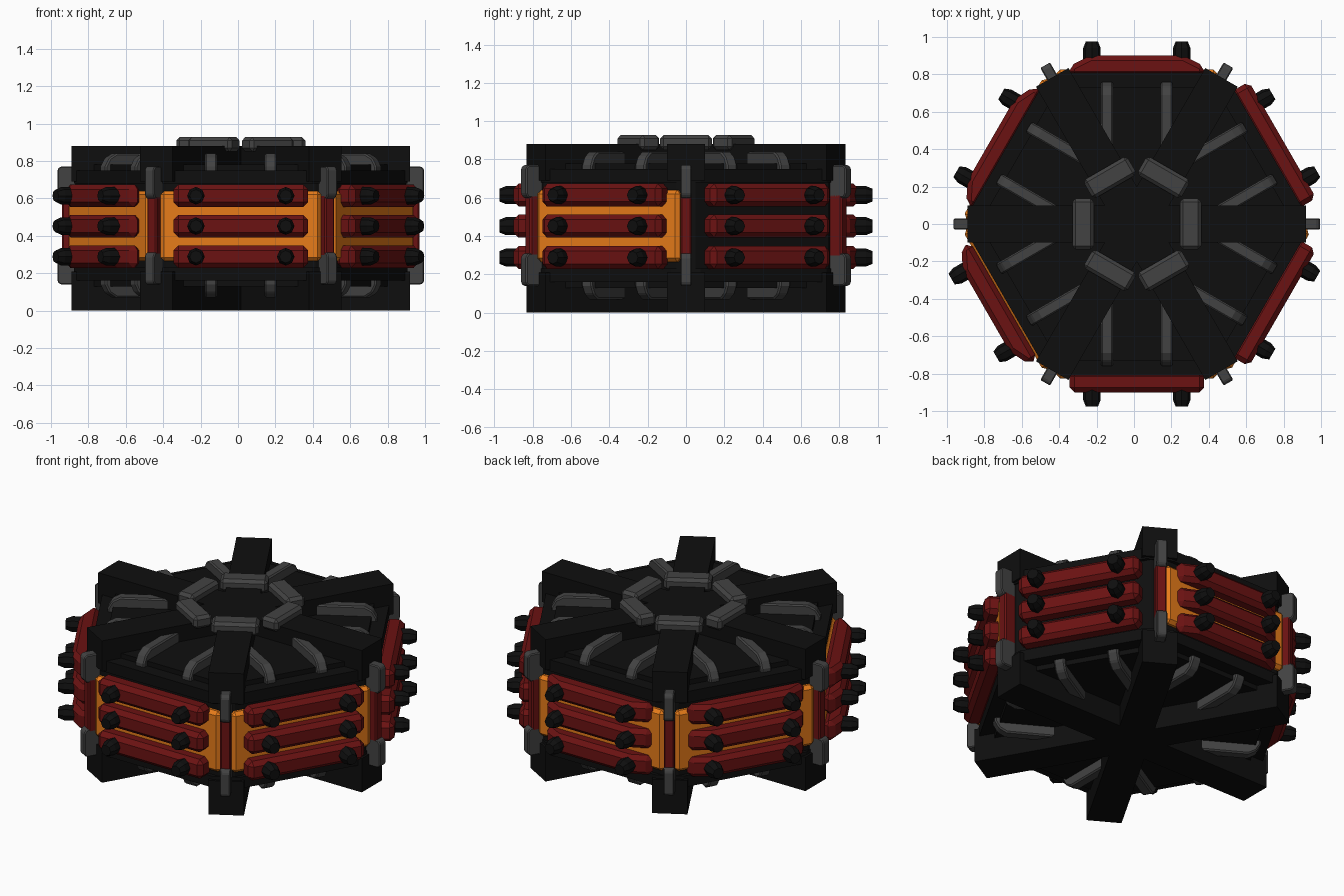
import bpy, bmesh, math
from mathutils import Matrix

if "Cube" in bpy.data.objects:
    bpy.data.objects.remove(bpy.data.objects["Cube"])

CX, MID = 0.015, 0.455   # hub centre in x, mirror height of the doubled parts


def material(name, rgb):
    m = bpy.data.materials.new(name)
    m.diffuse_color = (*rgb, 1)
    m.use_nodes = True
    m.node_tree.nodes["Principled BSDF"].inputs["Base Color"].default_value = m.diffuse_color
    return m


BLACK = material("black", (0.0045, 0.0045, 0.0045))
GREY = material("grey", (0.055, 0.055, 0.055))
RED = material("dark red", (0.145, 0.006, 0.006))
ORANGE = material("orange", (0.80, 0.20, 0.01))


def frame(deg, shift=0.0):
    """Local x points outward, local y runs along the side."""
    return (Matrix.Translation((CX, 0, 0)) @ Matrix.Rotation(math.radians(deg), 4, 'Z')
            @ Matrix.Translation((shift, 0, 0)))


def prism(bm, pts, lo, hi, mat=Matrix(), side=False):
    """Extrude (r,t) points along z, or (r,z) points along t when side is set."""
    def ring(h):
        return [bm.verts.new(mat @ Matrix.Translation((a, h, b) if side else (a, b, h)).translation)
                for a, b in pts]
    a, b = ring(lo), ring(hi)
    n = len(pts)
    bm.faces.new(a)
    bm.faces.new(b[::-1])
    for i in range(n):
        bm.faces.new((a[i], b[i], b[(i + 1) % n], a[(i + 1) % n]))


def rect(a0, a1, b0, b1):
    return [(a0, b0), (a1, b0), (a1, b1), (a0, b1)]


def flip(pts):
    return [(r, 2 * MID - z) for r, z in pts]


def finish(name, bm, mat, bevel=0.0):
    bmesh.ops.recalc_face_normals(bm, faces=bm.faces[:])
    me = bpy.data.meshes.new(name)
    bm.to_mesh(me)
    bm.free()
    me.materials.append(mat)
    ob = bpy.data.objects.new(name, me)
    bpy.context.collection.objects.link(ob)
    if bevel:
        mod = ob.modifiers.new("chamfer", 'BEVEL')
        mod.width, mod.segments, mod.limit_method = bevel, 1, 'ANGLE'


def twelve_sided(apothem, half):
    pts = []
    for k in range(6):
        m = frame(30 + 60 * k)
        for t in (-half, half):
            v = m @ Matrix.Translation((apothem, t, 0)).translation
            pts.append((v.x, v.y))
    return pts


SPOKES = [60 * k for k in range(6)]
SIDES = [30 + 60 * k for k in range(6)]
BENT = (90, 150, 210)            # sides whose bars taper at the ends
SHIFT = {210: 0.03}              # this panel sits slightly further out
ROWS = (0.288, 0.452, 0.614)

# Core and upper/lower rim plates
bm = bmesh.new()
prism(bm, twelve_sided(0.79, 0.40), 0.16, 0.74)
for z0, z1, ap, half in ((0.68, 0.75, 0.81, 0.38), (0.74, 0.78, 0.73, 0.36)):
    prism(bm, twelve_sided(ap, half), z0, z1)
    prism(bm, twelve_sided(ap, half), 2 * MID - z1, 2 * MID - z0)
finish("core_body", bm, BLACK)

# Spoke beams above and below
bm = bmesh.new()
for a in SPOKES:
    for z0, z1 in ((0.0, 0.21), (0.69, 0.88)):
        prism(bm, rect(0, 0.905, -0.1, 0.1), z0, z1, frame(a))
finish("spoke_beams", bm, BLACK)

# Blocks forming the hexagonal ring on top
bm = bmesh.new()
for a in SPOKES:
    prism(bm, rect(0.23, 0.345, -0.135, 0.135), 0.85, 0.927, frame(a))
finish("top_ring", bm, GREY, 0.018)

# Curved ribs between the spokes
bm = bmesh.new()
rib = [(0.40, 0.75), (0.40, 0.84), (0.69, 0.84), (0.735, 0.815), (0.76, 0.77), (0.76, 0.74)]
for a in SIDES:
    for s in (-1, 1):
        for p in (rib, flip(rib)):
            prism(bm, p, s * 0.16 - 0.032, s * 0.16 + 0.032, frame(a), True)
finish("ribs", bm, GREY, 0.008)

# Corner clips and the red strips between them
bm = bmesh.new()
clip = [(0.85, 0.60), (0.965, 0.60), (0.98, 0.62), (0.98, 0.755), (0.965, 0.77), (0.85, 0.77)]
for a in SPOKES:
    for p in (clip, flip(clip)):
        prism(bm, p, -0.03, 0.03, frame(a), True)
finish("corner_clips", bm, GREY, 0.006)

bm = bmesh.new()
for a in SPOKES:
    prism(bm, rect(0.80, 0.955, -0.03, 0.03), 0.29, 0.62, frame(a))
finish("corner_strips", bm, RED, 0.008)

# Glowing plates behind the bars, absent on one side
bm = bmesh.new()
for a in SIDES[1:]:
    prism(bm, rect(0.77, 0.825, -0.43, 0.43), 0.265, 0.64, frame(a))
finish("glow_plates", bm, ORANGE, 0.02)

# Armour bars, three per side
bm = bmesh.new()
straight = rect(0.79, 0.90, -0.36, 0.36)
bent = [(0.79, -0.36), (0.845, -0.36), (0.90, -0.25), (0.90, 0.25), (0.845, 0.36), (0.79, 0.36)]
for a in SIDES:
    for z in ROWS:
        prism(bm, bent if a in BENT else straight, z - 0.06, z + 0.06, frame(a, SHIFT.get(a, 0)))
finish("armour_bars", bm, RED, 0.026)

# Bolts, two per bar
bm = bmesh.new()
for a in SIDES:
    for z in ROWS:
        for t in (-0.24, 0.24):
            m = frame(a, SHIFT.get(a, 0)) @ Matrix.Rotation(math.pi / 2, 4, 'Y')
            for r, depth, r1, r2 in ((0.91, 0.06, 0.047, 0.047), (0.9575, 0.035, 0.047, 0.033)):
                bmesh.ops.create_cone(bm, cap_ends=True, segments=8, radius1=r1, radius2=r2, depth=depth,
                                      matrix=m @ Matrix.Translation((-z, t, r)))
finish("bolts", bm, BLACK)
